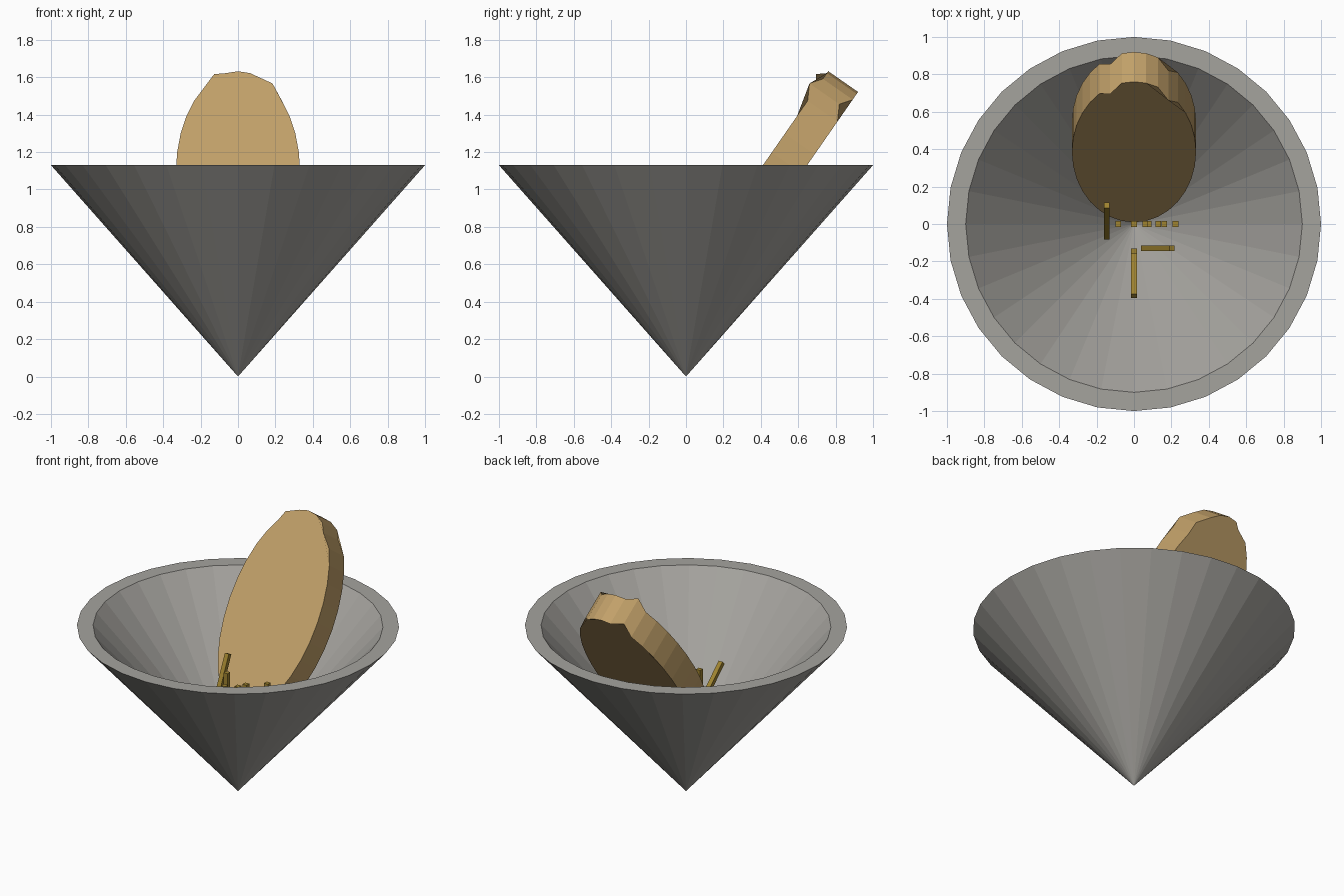
import bpy, bmesh, math
from mathutils import Vector

if "Cube" in bpy.data.objects:
    bpy.data.objects.remove(bpy.data.objects["Cube"])


def material(name, rgb):
    m = bpy.data.materials.new(name)
    lin = [(c / 255 / 12.92) if c < 11 else ((c / 255 + 0.055) / 1.055) ** 2.4 for c in rgb]
    m.diffuse_color = (*lin, 1)
    m.use_nodes = True
    m.node_tree.nodes["Principled BSDF"].inputs["Base Color"].default_value = m.diffuse_color
    return m


grey = material("stone_grey", (165, 163, 158))
tan = material("toasted_tan", (193, 160, 105))
mustard = material("mustard", (160, 132, 48))


def finish(name, bm, mat):
    bmesh.ops.recalc_face_normals(bm, faces=bm.faces)
    me = bpy.data.meshes.new(name)
    bm.to_mesh(me)
    bm.free()
    me.materials.append(mat)
    ob = bpy.data.objects.new(name, me)
    bpy.context.collection.objects.link(ob)
    return ob


SIDES = 32
RIM_Z = 1.13


def ring(bm, r, z):
    return [bm.verts.new((r * math.sin(2 * math.pi * i / SIDES),
                          r * math.cos(2 * math.pi * i / SIDES), z)) for i in range(SIDES)]


# Cone bowl: outer cone, flat rim, inner cone
bm = bmesh.new()
outer, inner = ring(bm, 1.0, RIM_Z), ring(bm, 0.9, RIM_Z)
tip, pit = bm.verts.new((0, 0, 0)), bm.verts.new((0, 0, 0.113))
for i in range(SIDES):
    j = (i + 1) % SIDES
    bm.faces.new((outer[i], outer[j], tip))
    bm.faces.new((outer[i], outer[j], inner[j], inner[i]))
    bm.faces.new((inner[i], inner[j], pit))
finish("cone_bowl", bm, grey)

# Leaning oval slab with two rim columns nudged forward
along = Vector((0, 0.57, 0.82)).normalized()
normal = Vector((0, -0.82, 0.57)).normalized()
centre = Vector((0, 0.385, 1.092))
nudge = {3: 0.045, SIDES - 2: 0.045}
bm = bmesh.new()
front, back = [], []
for i in range(SIDES):
    a = 2 * math.pi * i / SIDES
    p = centre + Vector((0.332 * math.sin(a), 0, 0)) + along * 0.658 * math.cos(a)
    p += normal * nudge.get(i, 0)
    front.append(bm.verts.new(p))
    back.append(bm.verts.new(p - normal * 0.194))
bm.faces.new(front)
bm.faces.new(back[::-1])
for i in range(SIDES):
    j = (i + 1) % SIDES
    bm.faces.new((front[i], back[i], back[j], front[j]))
finish("leaning_slab", bm, tan)


# Thin square sticks, each from a bottom point to a top point
def stick(name, bottom, top, w=0.03):
    b, t = Vector(bottom), Vector(top)
    d = (t - b).normalized()
    side = Vector((1, 0, 0)) if abs(d.x) < 0.1 else Vector((0, 1, 0))
    other = d.cross(side).normalized()
    bm = bmesh.new()
    ends = [[bm.verts.new(p + (side * sx + other * sy) * w / 2)
             for sx, sy in ((-1, -1), (1, -1), (1, 1), (-1, 1))] for p in (b, t)]
    for e in ends:
        bm.faces.new(e)
    for i in range(4):
        j = (i + 1) % 4
        bm.faces.new((ends[0][i], ends[0][j], ends[1][j], ends[1][i]))
    finish(name, bm, mustard)


upright = [(-0.085, 0, 0.79), (0, 0, 0.72), (0.06, 0, 0.75), (0.078, 0, 0.70),
           (0.13, 0, 0.70), (0.162, 0, 0.71), (0.222, 0, 0.80), (0, -0.145, 0.78)]
for n, (x, y, z) in enumerate(upright):
    stick(f"upright_stick_{n + 1}", (x, y, z - 0.4), (x, y, z))
stick("leaning_stick_back", (-0.145, -0.07, 0.49), (-0.145, 0.1, 0.865))
stick("leaning_stick_front", (0, -0.16, 0.53), (0, -0.385, 0.735))
stick("leaning_stick_side", (0.05, -0.13, 0.40), (0.203, -0.13, 0.74))
